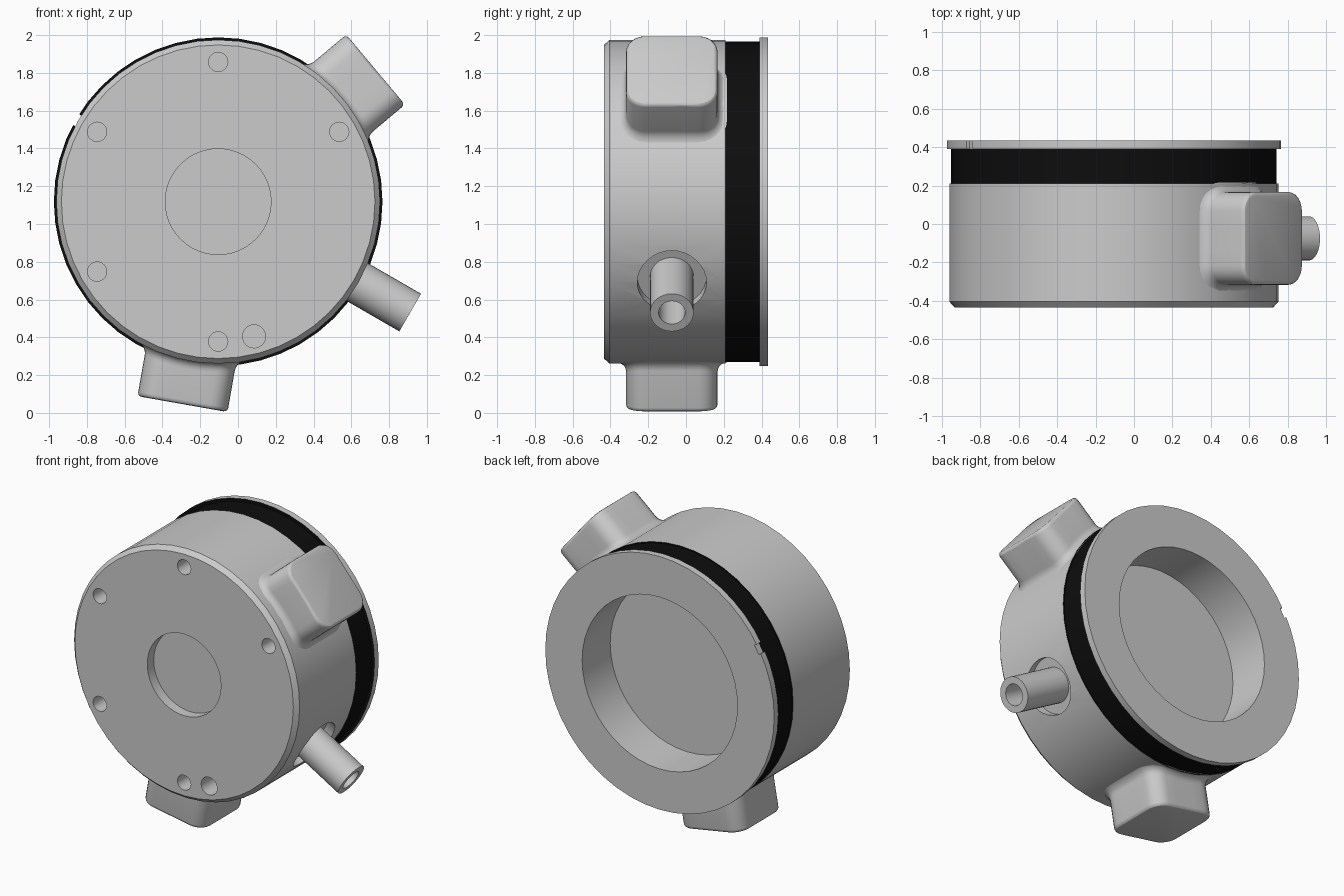
import bpy, bmesh
from math import sin, cos, pi, radians, sqrt
from mathutils import Matrix, Vector

if "Cube" in bpy.data.objects:
    bpy.data.objects.remove(bpy.data.objects["Cube"])

CX, CZ = -0.105, 1.118      # housing axis
R = 0.857                   # housing radius
SIDE_Y = -0.075             # depth of the fittings on the side wall


def material(name, value):
    m = bpy.data.materials.new(name)
    m.use_nodes = True
    m.diffuse_color = (value, value, value, 1)
    m.node_tree.nodes["Principled BSDF"].inputs["Base Color"].default_value = (value, value, value, 1)
    return m


GREY = material("light grey metal", 0.6)
BLACK = material("black seal", 0.004)


def finish(name, bm, matrix):
    bmesh.ops.recalc_face_normals(bm, faces=bm.faces[:])
    bm.transform(matrix)
    mesh = bpy.data.meshes.new(name)
    bm.to_mesh(mesh)
    bm.free()
    ob = bpy.data.objects.new(name, mesh)
    bpy.context.collection.objects.link(ob)
    mesh.materials.append(GREY)
    return ob


def smooth(ob):
    bpy.ops.object.select_all(action='DESELECT')
    ob.select_set(True)
    bpy.context.view_layer.objects.active = ob
    bpy.ops.object.shade_smooth_by_angle(angle=radians(30))


def bridge(bm, a, b):
    n = max(len(a), len(b))
    for i in range(n):
        j = (i + 1) % n
        if len(a) == 1:
            bm.faces.new((a[0], b[i], b[j]))
        elif len(b) == 1:
            bm.faces.new((a[i], a[j], b[0]))
        else:
            bm.faces.new((a[i], a[j], b[j], b[i]))


def lathe(name, profile, segs, matrix):
    """Turn (radius, height) points round the local z axis; ends lie on the axis."""
    bm = bmesh.new()
    rings = []
    for r, h in profile:
        n = segs if r > 0 else 1
        rings.append([bm.verts.new((r * cos(2 * pi * i / n), r * sin(2 * pi * i / n), h))
                      for i in range(n)])
    for a, b in zip(rings, rings[1:]):
        bridge(bm, a, b)
    return finish(name, bm, matrix)


def rod(name, r, h0, h1, matrix, segs=24):
    return lathe(name, [(0, h0), (r, h0), (r, h1), (0, h1)], segs, matrix)


def along_y(x, z):
    return Matrix.Translation((x, 0, z)) @ Matrix.Rotation(-pi / 2, 4, 'X')


def radial(deg, y=SIDE_Y):
    """Local z points outward from the housing axis, local y stays along depth."""
    a = radians(deg)
    d, up = Vector((cos(a), 0, sin(a))), Vector((0, 1, 0))
    m = Matrix((up.cross(d), up, d)).transposed().to_4x4()
    return Matrix.Translation((CX, y, CZ)) @ m


# Housing with front recess, seal groove, rear flange and rear bore
housing = lathe("housing", [
    (0, -0.365), (0.28, -0.365), (0.28, -0.435), (0.83, -0.435), (R, -0.405),
    (R, 0.21), (0.848, 0.21), (0.848, 0.39), (0.87, 0.39), (0.87, 0.435),
    (0.59, 0.435), (0.59, 0.13), (0, 0.13)], 48, along_y(CX, CZ))

# Cutters: bolt holes, extra hole, pipe pocket, flange notch
cutters = []
for k in range(6):
    a = radians(30 + 60 * k)
    cutters.append(rod("bolt_hole", 0.051, -0.6, -0.28,
                       along_y(CX + 0.74 * cos(a), CZ + 0.74 * sin(a))))
cutters.append(rod("pin_hole", 0.061, -0.6, -0.28, along_y(0.085, 0.405)))
cutters.append(rod("pipe_pocket", 0.183, 0.79, 1.0, radial(330), 32))
bm = bmesh.new()
bmesh.ops.create_cube(bm, size=1, matrix=Matrix.Translation((0, 0, 0.9))
                      @ Matrix.Diagonal((0.065, 0.12, 0.1, 1)))
cutters.append(finish("flange_notch", bm, radial(150, 0.44)))

bpy.context.view_layer.objects.active = housing
for c in cutters:
    c.hide_render = True
    mod = housing.modifiers.new(c.name, 'BOOLEAN')
    mod.operation, mod.solver, mod.object = 'DIFFERENCE', 'EXACT', c
    bpy.ops.object.modifier_apply(modifier=mod.name)
    bpy.data.objects.remove(c)

# Seal band: outer faces between body and flange
mesh = housing.data
mesh.materials.clear()
mesh.materials.append(GREY)
mesh.materials.append(BLACK)
for p in mesh.polygons:
    pts = [mesh.vertices[v].co for v in p.vertices]
    outer = min(sqrt((v.x - CX) ** 2 + (v.z - CZ) ** 2) for v in pts) > 0.8
    in_band = min(v.y for v in pts) > 0.205 and max(v.y for v in pts) < 0.395
    p.material_index = 1 if outer and in_band else 0
smooth(housing)

# Side pipe with blind bore
smooth(lathe("side_pipe", [(0, 0.8), (0.07, 0.8), (0.07, 1.174), (0.115, 1.174),
                           (0.115, 0.76), (0, 0.76)], 32, radial(330)))


def outline(offset, half=0.242, corner=0.1, steps=6):
    """Rounded square grown by an offset."""
    pts = []
    for q, (sx, sy) in enumerate([(1, 1), (-1, 1), (-1, -1), (1, -1)]):
        for i in range(steps + 1):
            a = (q + i / steps) * pi / 2
            r = corner + offset
            pts.append((sx * (half - corner) + r * cos(a), sy * (half - corner) + r * sin(a)))
    # extra points on the straight sides let the foot follow the curved wall
    full = []
    for i, p in enumerate(pts):
        full.append(p)
        if i % (steps + 1) == steps:
            n = pts[(i + 1) % len(pts)]
            full += [tuple(p[k] + (n[k] - p[k]) * f / 4 for k in (0, 1)) for f in (1, 2, 3)]
    return full


def boss(name, deg, top=1.088, fillet=0.05, edge=0.022):
    bm = bmesh.new()
    rings = []
    # filleted foot hugging the cylinder
    for i in range(6):
        a = i / 5 * pi / 2
        rings.append([bm.verts.new((x, y, sqrt(R * R - x * x) - 0.006 + fillet * (1 - cos(a))))
                      for x, y in outline(fillet * (1 - sin(a)))])
    # rounded outer edge
    for i in range(4):
        a = i / 3 * pi / 2
        rings.append([bm.verts.new((x, y, top - edge * (1 - sin(a))))
                      for x, y in outline(-edge * (1 - cos(a)))])
    for a, b in zip(rings, rings[1:]):
        bridge(bm, a, b)
    bm.faces.new(rings[-1])
    ob = finish(name, bm, radial(deg))
    smooth(ob)


boss("upper_boss", 40)
boss("lower_boss", 260)
